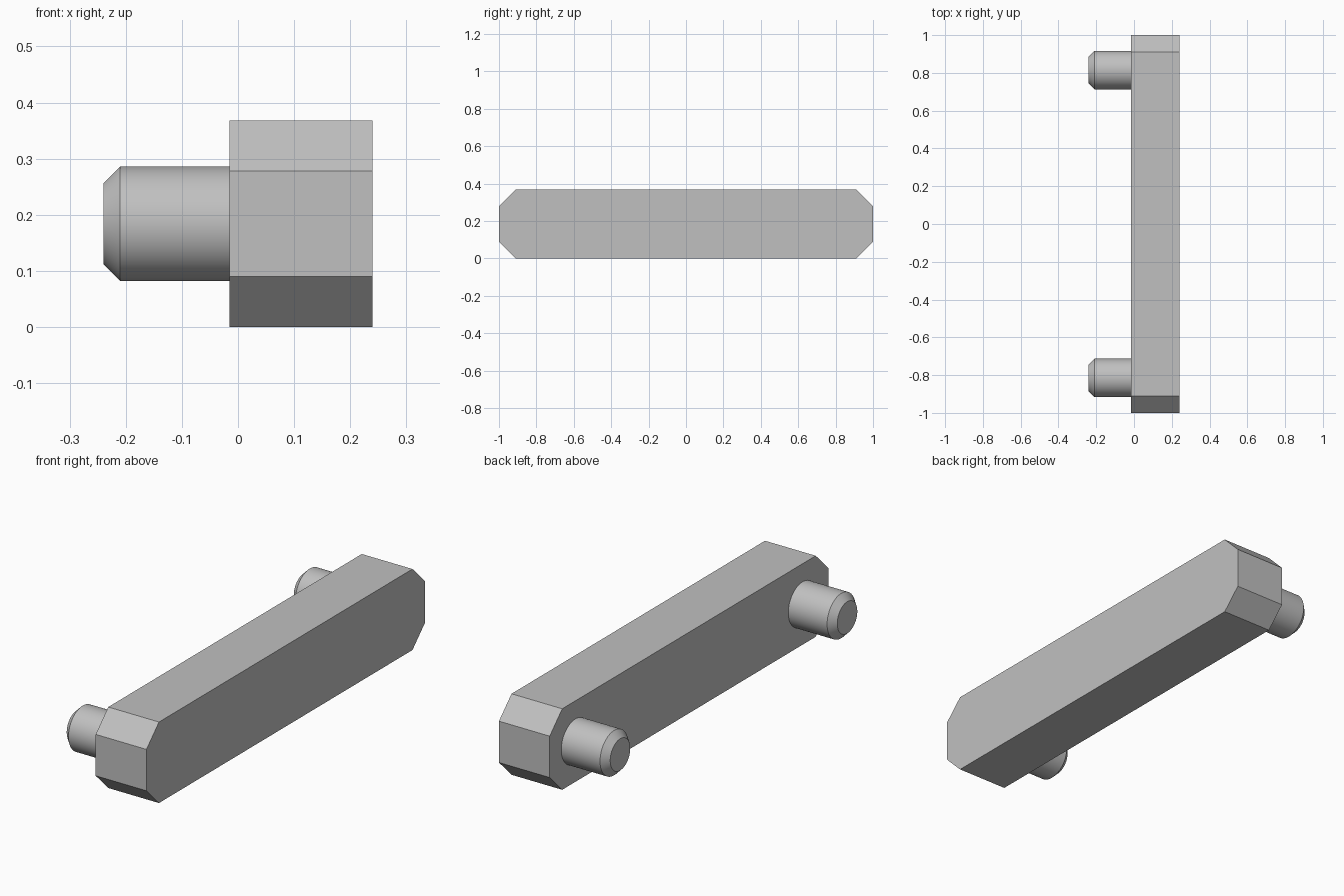
import bpy, bmesh, math
from mathutils import Matrix

cube = bpy.data.objects.get("Cube")
if cube:
    bpy.data.objects.remove(cube, do_unlink=True)

# Single grey material
GREY = (0.53, 0.53, 0.53, 1)
grey = bpy.data.materials.new("plain grey")
grey.use_nodes = True
grey.diffuse_color = GREY
grey.node_tree.nodes["Principled BSDF"].inputs["Base Color"].default_value = GREY


def add_object(name, bm):
    bmesh.ops.recalc_face_normals(bm, faces=bm.faces)
    mesh = bpy.data.meshes.new(name)
    bm.to_mesh(mesh)
    bm.free()
    mesh.materials.append(grey)
    obj = bpy.data.objects.new(name, mesh)
    bpy.context.collection.objects.link(obj)
    return obj


# Bar: octagonal side outline extruded across x
X_IN, X_OUT, HEIGHT, CUT = -0.015, 0.24, 0.368, 0.09
outline = [(-1, CUT), (CUT - 1, 0), (1 - CUT, 0), (1, CUT),
           (1, HEIGHT - CUT), (1 - CUT, HEIGHT), (CUT - 1, HEIGHT), (-1, HEIGHT - CUT)]
bm = bmesh.new()
face = bm.faces.new([bm.verts.new((X_IN, y, z)) for y, z in outline])
extruded = bmesh.ops.extrude_face_region(bm, geom=[face])["geom"]
bmesh.ops.translate(bm, vec=(X_OUT - X_IN, 0, 0),
                    verts=[v for v in extruded if isinstance(v, bmesh.types.BMVert)])
add_object("bar", bm)

# Pins: round pegs with a chamfered outer rim
RADIUS, TIP, CHAMFER = 0.102, -0.24, 0.03
for name, y in (("front_pin", -0.815), ("back_pin", 0.815)):
    bm = bmesh.new()
    place = Matrix.Translation(((TIP + X_IN) / 2, y, HEIGHT / 2)) @ Matrix.Rotation(math.pi / 2, 4, "Y")
    bmesh.ops.create_cone(bm, cap_ends=True, segments=64, radius1=RADIUS, radius2=RADIUS,
                          depth=X_IN - TIP, matrix=place)
    rim = [e for e in bm.edges if all(v.co.x < TIP + 0.001 for v in e.verts)]
    bmesh.ops.bevel(bm, geom=rim, offset=CHAMFER, segments=1, affect="EDGES")
    pin = add_object(name, bm)
    bpy.ops.object.select_all(action="DESELECT")
    pin.select_set(True)
    bpy.context.view_layer.objects.active = pin
    bpy.ops.object.shade_smooth_by_angle(angle=math.radians(30))
